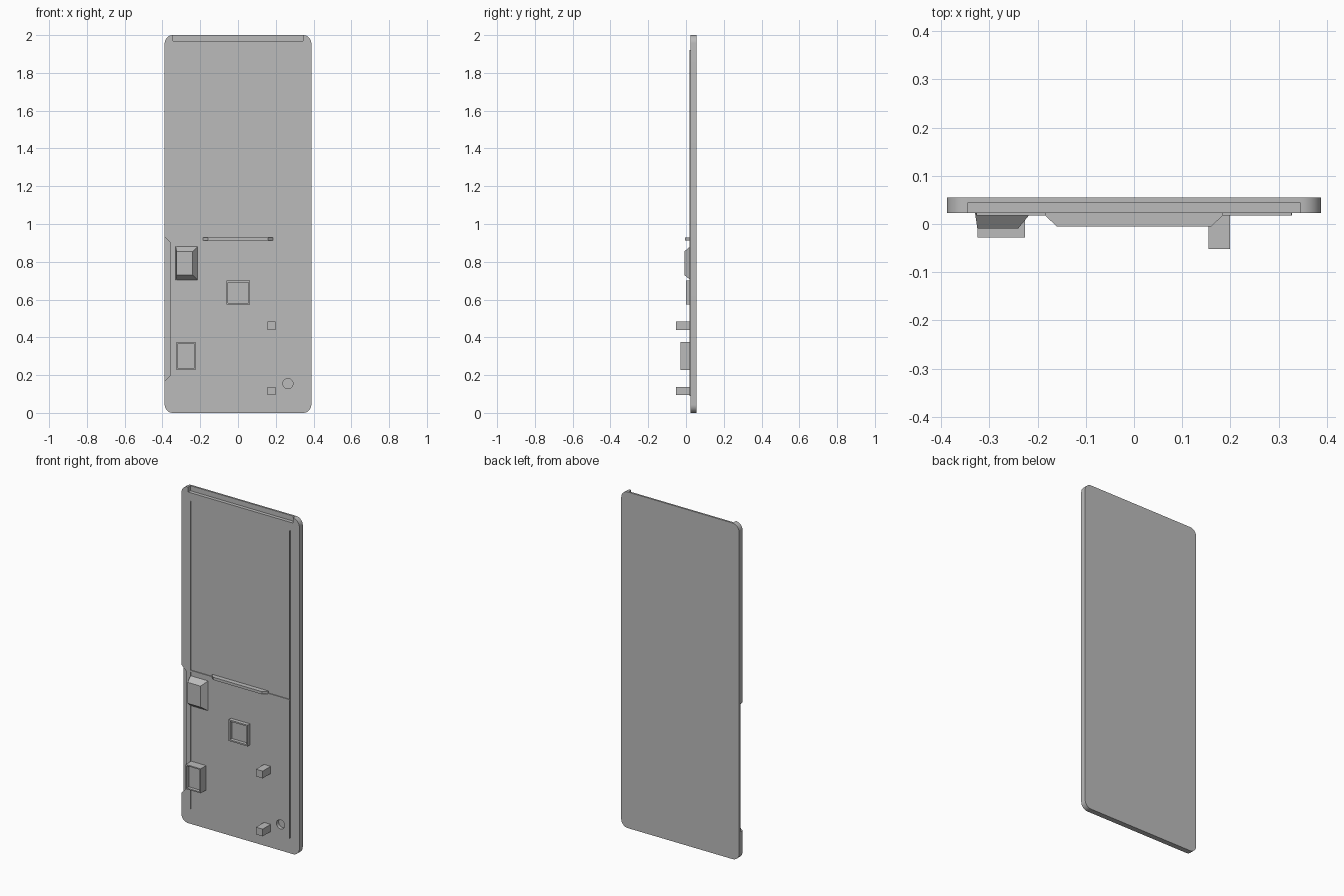
import bpy, bmesh, math
from mathutils import Vector

cube = bpy.data.objects.get("Cube")
if cube:
    bpy.data.objects.remove(cube, do_unlink=True)

grey = bpy.data.materials.new("plain grey")
grey.use_nodes = True
GREY = (0.5, 0.5, 0.5, 1)
grey.diffuse_color = GREY
grey.node_tree.nodes["Principled BSDF"].inputs["Base Color"].default_value = GREY

FRONT, BACK, FLOOR = 0.023, 0.055, 0.044   # depth levels of the panel


def finish(name, bm):
    bmesh.ops.recalc_face_normals(bm, faces=bm.faces)
    mesh = bpy.data.meshes.new(name)
    bm.to_mesh(mesh)
    bm.free()
    mesh.materials.append(grey)
    obj = bpy.data.objects.new(name, mesh)
    bpy.context.collection.objects.link(obj)
    return obj


def prism(name, points, start, end):
    """Extrude a ring of 3D points from offset start to offset end."""
    bm = bmesh.new()
    shift = Vector(end) - Vector(start)
    face = bm.faces.new([bm.verts.new(Vector(p) + Vector(start)) for p in points])
    new = bmesh.ops.extrude_face_region(bm, geom=[face])["geom"]
    bmesh.ops.translate(bm, vec=shift, verts=[v for v in new if isinstance(v, bmesh.types.BMVert)])
    return finish(name, bm)


def upright(name, outline, y0, y1):
    """Prism from an x, z outline, extruded in depth."""
    return prism(name, [(x, 0, z) for x, z in outline], (0, y0, 0), (0, y1, 0))


def block(name, x0, x1, z0, z1, y, y_back=FRONT + 0.001):
    return upright(name, [(x0, z0), (x1, z0), (x1, z1), (x0, z1)], y_back, y)


def hollow(obj, wall, depth):
    """Sink a straight pocket into the front of a block."""
    bm = bmesh.new()
    bm.from_mesh(obj.data)
    face = min(bm.faces, key=lambda f: f.calc_center_median().y)
    bmesh.ops.inset_region(bm, faces=[face], thickness=wall)
    floor = bmesh.ops.extrude_discrete_faces(bm, faces=[face])["faces"][0]
    bmesh.ops.translate(bm, vec=(0, depth, 0), verts=floor.verts[:])
    bm.to_mesh(obj.data)
    bm.free()


def circle(cx, cz, r, start=0, sweep=360, steps=32):
    angles = [math.radians(start + sweep * i / steps) for i in range(steps + 1)]
    return [(cx + r * math.cos(a), cz + r * math.sin(a)) for a in angles]


def cut(target, cutter):
    cutter.hide_render = True
    mod = target.modifiers.new("cut", "BOOLEAN")
    mod.operation, mod.solver, mod.object = "DIFFERENCE", "EXACT", cutter
    bpy.context.view_layer.objects.active = target
    bpy.ops.object.modifier_apply(modifier=mod.name)
    bpy.data.objects.remove(cutter, do_unlink=True)


# Panel with rounded corners
W, H, R = 0.388, 2.0, 0.043
outline = []
for cx, cz, start in ((W - R, R, -90), (W - R, H - R, 0), (R - W, H - R, 90), (R - W, R, 180)):
    outline += circle(cx, cz, R, start, 90, 10)
panel = upright("panel", outline, BACK, FRONT)

# Top recess, side recess and blind round hole
cut(panel, block("top_cutter", -0.345, 0.345, 1.97, 2.1, 0, FLOOR))
side = [(-0.36, 0.197), (-0.36, 0.903), (-0.42, 0.963), (-0.42, 0.137)]
cut(panel, upright("side_cutter", side, FLOOR, 0))
cut(panel, upright("hole_cutter", circle(0.264, 0.155, 0.027)[:-1], FLOOR, 0))
bpy.ops.object.select_all(action="DESELECT")
panel.select_set(True)
bpy.context.view_layer.objects.active = panel
bpy.ops.object.shade_smooth_by_angle(angle=math.radians(30))

# Thin ribs on the front
for side_name, x in (("right", -0.327), ("left", 0.327)):
    block(side_name + "_rib", x - 0.001, x + 0.001, 0.09, 1.92, 0.018)
block("cross_rib", -0.326, 0.326, 0.906, 0.916, 0.018)

# Raised bar with sloped ends above the cross rib
bar = [(-0.185, FRONT), (-0.185, 0.018), (-0.16, -0.005), (0.16, -0.005), (0.185, 0.018), (0.185, FRONT)]
prism("raised_bar", [(x, y, 0) for x, y in bar], (0, 0, 0.912), (0, 0, 0.928))

# Upper hook with sloped faces
hook = block("upper_hook", -0.33, -0.213, 0.703, 0.882, -0.009)
for v in hook.data.vertices:
    if v.co.y < 0:
        v.co.x = -0.325 if v.co.x < -0.3 else -0.24
        v.co.z = 0.73 if v.co.z < 0.8 else 0.855

# Lower hollow clip and central square frame
clip = block("lower_clip", -0.325, -0.226, 0.228, 0.374, -0.028)
hollow(clip, 0.01, 0.02)
frame = block("square_frame", -0.062, 0.063, 0.574, 0.7, 0.0)
hollow(frame, 0.012, 0.02)

# Square pegs
for peg_name, z in (("upper_peg", 0.44), ("lower_peg", 0.095)):
    block(peg_name, 0.155, 0.199, z, z + 0.043, -0.052)
